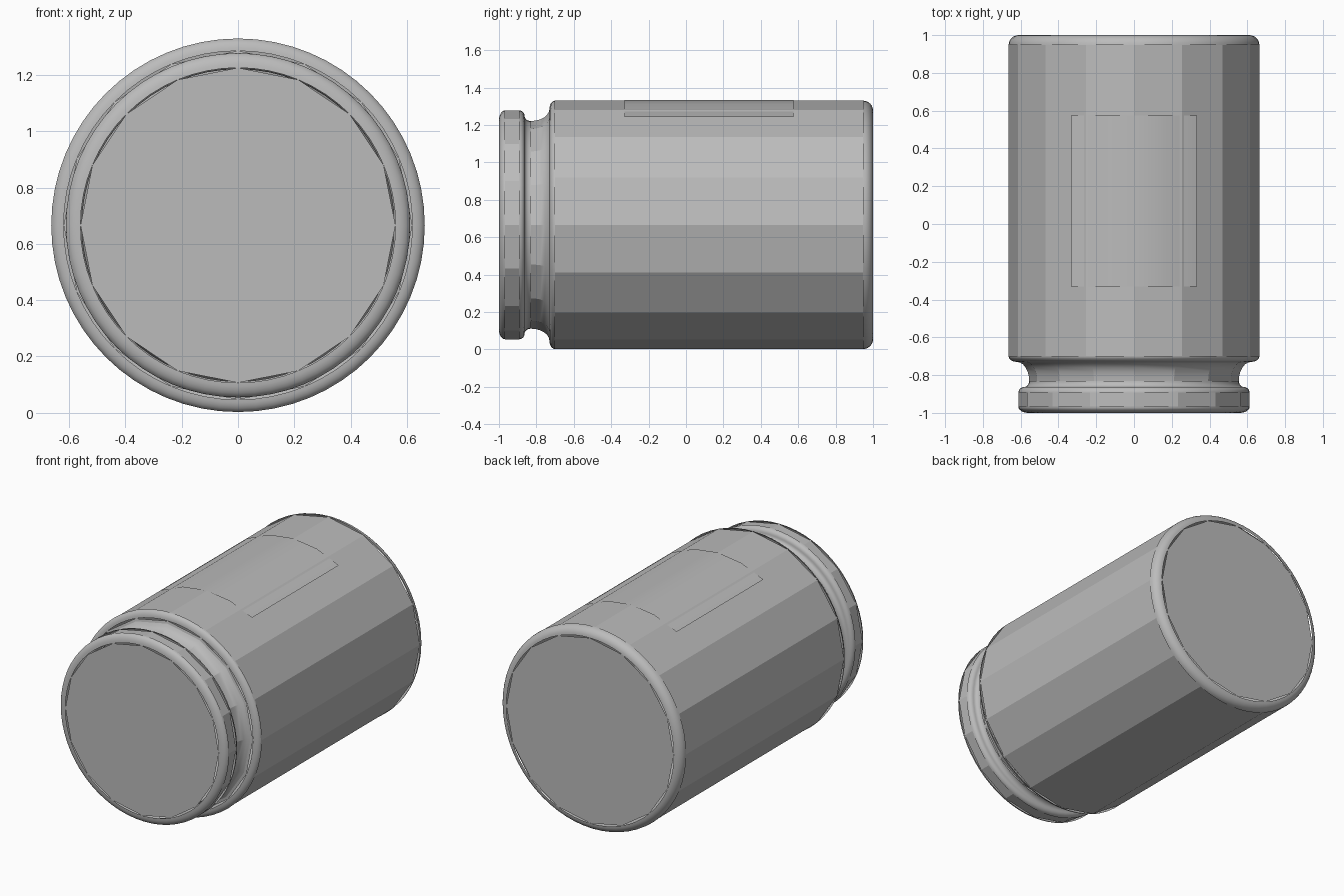
import bpy, bmesh, math

cube = bpy.data.objects.get("Cube")
if cube:
    bpy.data.objects.remove(cube, do_unlink=True)

COARSE, FINE = 16, 64      # sides of the plain walls and of the rounded edges
AXIS_Z = 0.666             # height of the jar's axis

grey = bpy.data.materials.new("plain grey")
grey.use_nodes = True
grey.diffuse_color = (0.5, 0.5, 0.5, 1)
grey.node_tree.nodes["Principled BSDF"].inputs["Base Color"].default_value = (0.5, 0.5, 0.5, 1)


def arc(cy, cr, ry, rr, a0, a1, n=6):
    """Elliptical arc in the (y, radius) profile plane."""
    steps = [math.radians(a0 + (a1 - a0) * i / n) for i in range(n + 1)]
    return [(cy + ry * math.cos(a), cr + rr * math.sin(a)) for a in steps]


def finish(name, bm):
    mesh = bpy.data.meshes.new(name)
    bm.to_mesh(mesh)
    bm.free()
    mesh.materials.append(grey)
    ob = bpy.data.objects.new(name, mesh)
    bpy.context.collection.objects.link(ob)
    bpy.ops.object.select_all(action='DESELECT')
    bpy.context.view_layer.objects.active = ob
    ob.select_set(True)
    bpy.ops.object.shade_smooth_by_angle(angle=math.radians(20))
    return ob


def sweep(name, profile, sides, start=0.0, end=360.0):
    """Turn a (y, radius) profile about the jar's axis, fully or in part."""
    bm = bmesh.new()
    full = end - start >= 360
    count = sides if full else sides + 1
    rings = []
    for y, r in profile:
        angles = [math.radians(start + (end - start) * i / sides) for i in range(count)]
        rings.append([bm.verts.new((r * math.cos(a), y, AXIS_Z + r * math.sin(a))) for a in angles])
    for lower, upper in zip(rings, rings[1:]):
        for i in range(sides):
            j = (i + 1) % count
            bm.faces.new((lower[i], upper[i], upper[j], lower[j]))
    return finish(name, bm)


def cap(name, y, r, facing):
    """Flat end disc."""
    bm = bmesh.new()
    ring = [bm.verts.new((r * math.cos(a), y, AXIS_Z + r * math.sin(a)))
            for a in (math.tau * i / COARSE for i in range(COARSE))]
    face = bm.faces.new(ring)
    face.normal_update()
    if face.normal.y * facing < 0:
        face.normal_flip()
    return finish(name, bm)


# Lid rim
cap("lid_face", -1.0, 0.56, -1)
sweep("lid_front_edge", arc(-0.967, 0.56, 0.033, 0.052, 180, 90), FINE)
sweep("lid_band", [(-0.967, 0.612), (-0.893, 0.612)], COARSE)
sweep("lid_back_edge", arc(-0.893, 0.582, 0.03, 0.03, 90, 0), FINE)

# Neck
sweep("neck_groove", arc(-0.83, 0.582, 0.033, 0.027, 180, 270), FINE)
sweep("neck", arc(-0.83, 0.62, 0.1, 0.065, 270, 360), COARSE)

# Body
sweep("shoulder", arc(-0.70, 0.62, 0.03, 0.044, 180, 90), FINE)
sweep("body_wall", [(-0.70, 0.664), (0.947, 0.664)], COARSE)
sweep("base_edge", arc(0.947, 0.611, 0.053, 0.053, 90, 0), FINE)
cap("base", 1.0, 0.611, 1)

# Curved label on top
sweep("label", [(-0.33, 0.667), (0.575, 0.667)], 4, 60, 120)
